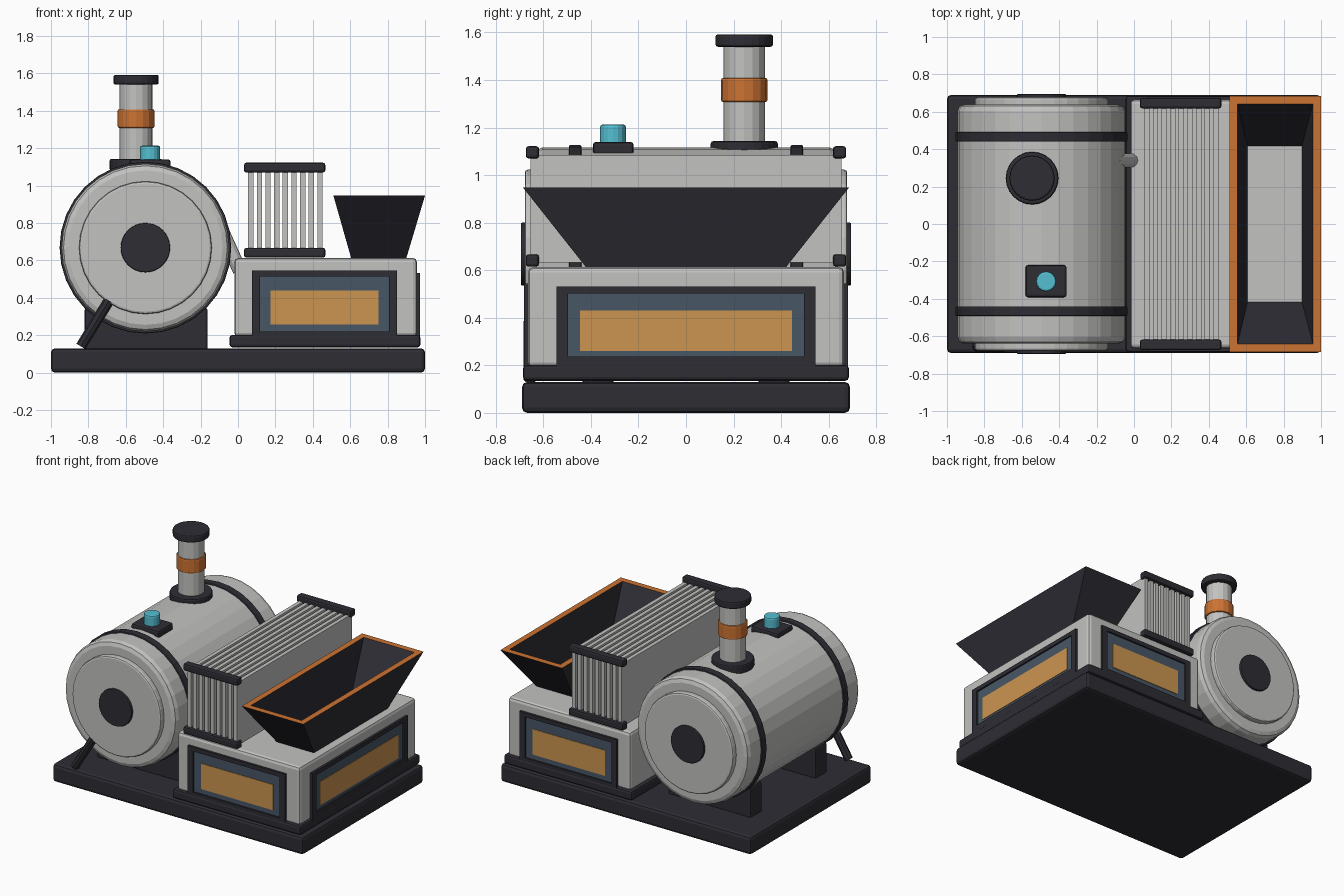
import bpy, bmesh, math
from mathutils import Vector

if "Cube" in bpy.data.objects:
    bpy.data.objects.remove(bpy.data.objects["Cube"])

COLORS = {
    "light grey": (0.54, 0.54, 0.53), "charcoal": (0.026, 0.026, 0.034),
    "copper": (0.60, 0.17, 0.032), "slate blue": (0.064, 0.095, 0.133),
    "amber": (0.60, 0.30, 0.08), "cyan": (0.09, 0.52, 0.64),
}
MATS = {}
for cname, c in COLORS.items():
    MATS[cname] = bpy.data.materials.new(cname)
    MATS[cname].diffuse_color = (*c, 1)


def finish(name, bm, mats, bevel=0, segments=2):
    bmesh.ops.recalc_face_normals(bm, faces=bm.faces)
    me = bpy.data.meshes.new(name)
    bm.to_mesh(me)
    bm.free()
    for m in mats:
        me.materials.append(MATS[m])
    ob = bpy.data.objects.new(name, me)
    bpy.context.collection.objects.link(ob)
    if bevel:
        mod = ob.modifiers.new("Bevel", 'BEVEL')
        mod.width, mod.segments = bevel, segments
        mod.limit_method, mod.angle_limit = 'ANGLE', math.radians(45)
    return ob


def box(name, lo, hi, mat, bevel=0):
    bm = bmesh.new()
    bmesh.ops.create_cube(bm, size=1)
    for v in bm.verts:
        v.co = [(a + b) / 2 + t * (b - a) for a, b, t in zip(lo, hi, v.co)]
    return finish(name, bm, [mat], bevel)


def rod(name, a, b, r, mat, sides=16, bevel=0):
    """Cylinder between two points."""
    a, b = Vector(a), Vector(b)
    bm = bmesh.new()
    bmesh.ops.create_cone(bm, cap_ends=True, segments=sides, radius1=r, radius2=r,
                          depth=(b - a).length)
    rot = (b - a).to_track_quat('Z', 'Y').to_matrix().to_4x4()
    bmesh.ops.transform(bm, matrix=rot, verts=bm.verts)
    bmesh.ops.translate(bm, vec=(a + b) / 2, verts=bm.verts)
    return finish(name, bm, [mat], bevel)


# Base slab
box("base", (-1, -0.69, 0), (1, 0.69, 0.13), "charcoal", 0.022)

# Horizontal boiler drum
TX, TZ = -0.495, 0.668
rod("boiler", (TX, -0.64, TZ), (TX, 0.64, TZ), 0.448, "light grey", 32, 0.035)
for s, side in ((-1, "front"), (1, "back")):
    rod(side + "_boiler_band", (TX, s * 0.44, TZ), (TX, s * 0.492, TZ), 0.459, "charcoal", 32, 0.006)
    rod(side + "_end_plate", (TX, s * 0.6, TZ), (TX, s * 0.678, TZ), 0.355, "light grey", 32, 0.012)
    rod(side + "_hub", (TX, s * 0.65, TZ), (TX, s * 0.695, TZ), 0.132, "charcoal", 32, 0.006)
    box(side + "_saddle", (-0.82, s * 0.37 - 0.065, 0.12), (-0.163, s * 0.37 + 0.065, 0.345),
        "charcoal", 0.012)

# Slanted brace at the front of the drum
rod("brace", (-0.84, -0.655, 0.14), (-0.69, -0.655, 0.385), 0.028, "charcoal", 8)

# Steam pipe from the drum to the housing
rod("steam_pipe", (-0.11, 0.34, 0.81), (0.01, 0.34, 0.545), 0.038, "light grey", 12)

# Chimney: bottom radius, heights and colour of each ring
CX, CY = -0.545, 0.245
for name, r, z0, z1, mat, bev in (
        ("chimney_flange", 0.141, 1.08, 1.143, "charcoal", 0.01),
        ("chimney_shaft", 0.088, 1.10, 1.56, "light grey", 0),
        ("chimney_collar", 0.098, 1.308, 1.408, "copper", 0.008),
        ("chimney_cap", 0.121, 1.54, 1.592, "charcoal", 0.01)):
    rod(name, (CX, CY, z0), (CX, CY, z1), r, mat, 24 if r > 0.1 else 16, bev)

# Safety valve
box("valve_mount", (-0.58, -0.392, 1.08), (-0.36, -0.22, 1.14), "charcoal", 0.014)
rod("valve_knob", (-0.47, -0.307, 1.13), (-0.47, -0.307, 1.213), 0.054, "cyan", 16, 0.01)

# Engine housing on its plinth
box("housing_plinth", (-0.045, -0.685, 0.135), (0.975, 0.685, 0.202), "charcoal", 0.015)
box("housing", (-0.02, -0.665, 0.19), (0.957, 0.665, 0.613), "light grey", 0.022)


def window(name, axis, sign, wall, centre, sizes, zs):
    """Framed window on a wall: raised frame bars, pane and glowing strip."""
    def part(n, u0, u1, z0, z1, depth, mat):
        w = sorted((sign * (wall - 0.004), sign * (wall + depth)))
        u = (centre + u0, centre + u1)
        xs, ys = (w, u) if axis == 'x' else (u, w)
        box(name + n, (xs[0], ys[0], z0), (xs[1], ys[1], z1), mat)
    (f, p, g), (f0, f1, p0, p1, g0, g1) = sizes, zs
    part("_pane", -p, p, p0, p1, 0.005, "slate blue")
    part("_glow", -g, g, g0, g1, 0.009, "amber")
    part("_frame_left", -f, -p, f0, f1, 0.017, "charcoal")
    part("_frame_right", p, f, f0, f1, 0.017, "charcoal")
    part("_frame_top", -p, p, p1, f1, 0.017, "charcoal")
    part("_frame_bottom", -p, p, f0, p0, 0.017, "charcoal")


for s, side in ((-1, "front"), (1, "back")):
    window(side + "_window", 'y', s, 0.665, 0.463, (0.388, 0.345, 0.288),
           (0.19, 0.545, 0.22, 0.515, 0.256, 0.44))
window("side_window", 'x', 1, 0.957, 0, (0.545, 0.497, 0.446),
       (0.19, 0.532, 0.238, 0.502, 0.261, 0.43))

# Cooling fins held by four end rails
for i in range(9):
    x = 0.068 + i * 0.0463
    box(f"fin_{i + 1}", (x - 0.014, -0.655, 0.633), (x + 0.014, 0.655, 1.085), "light grey")
for s, side in ((-1, "front"), (1, "back")):
    y0, y1 = sorted((s * 0.618, s * 0.674))
    for z, level in ((0.615, "lower"), (1.07, "upper")):
        box(f"{side}_{level}_rail", (0.032, y0, z), (0.467, y1, z + 0.052), "charcoal", 0.012)

# Flared open hopper with a flat rim
bm = bmesh.new()


def ring(x0, x1, y, z):
    return [bm.verts.new(p) for p in ((x0, -y, z), (x1, -y, z), (x1, y, z), (x0, y, z))]


rings = [ring(0.605, 0.90, 0.42, 0.612), ring(0.51, 1.0, 0.685, 0.947),
         ring(0.553, 0.957, 0.642, 0.947), ring(0.607, 0.898, 0.418, 0.615)]
for k in range(4):
    a, b = rings[k], rings[(k + 1) % 4]
    for i in range(4):
        j = (i + 1) % 4
        face = bm.faces.new((a[i], a[j], b[j], b[i]))
        face.material_index = 1 if k == 1 else 0
finish("hopper", bm, ["charcoal", "copper"])

for m in bpy.data.materials:
    if m.users and not m.is_grease_pencil:
        m.use_nodes = True
        m.node_tree.nodes["Principled BSDF"].inputs["Base Color"].default_value = m.diffuse_color
